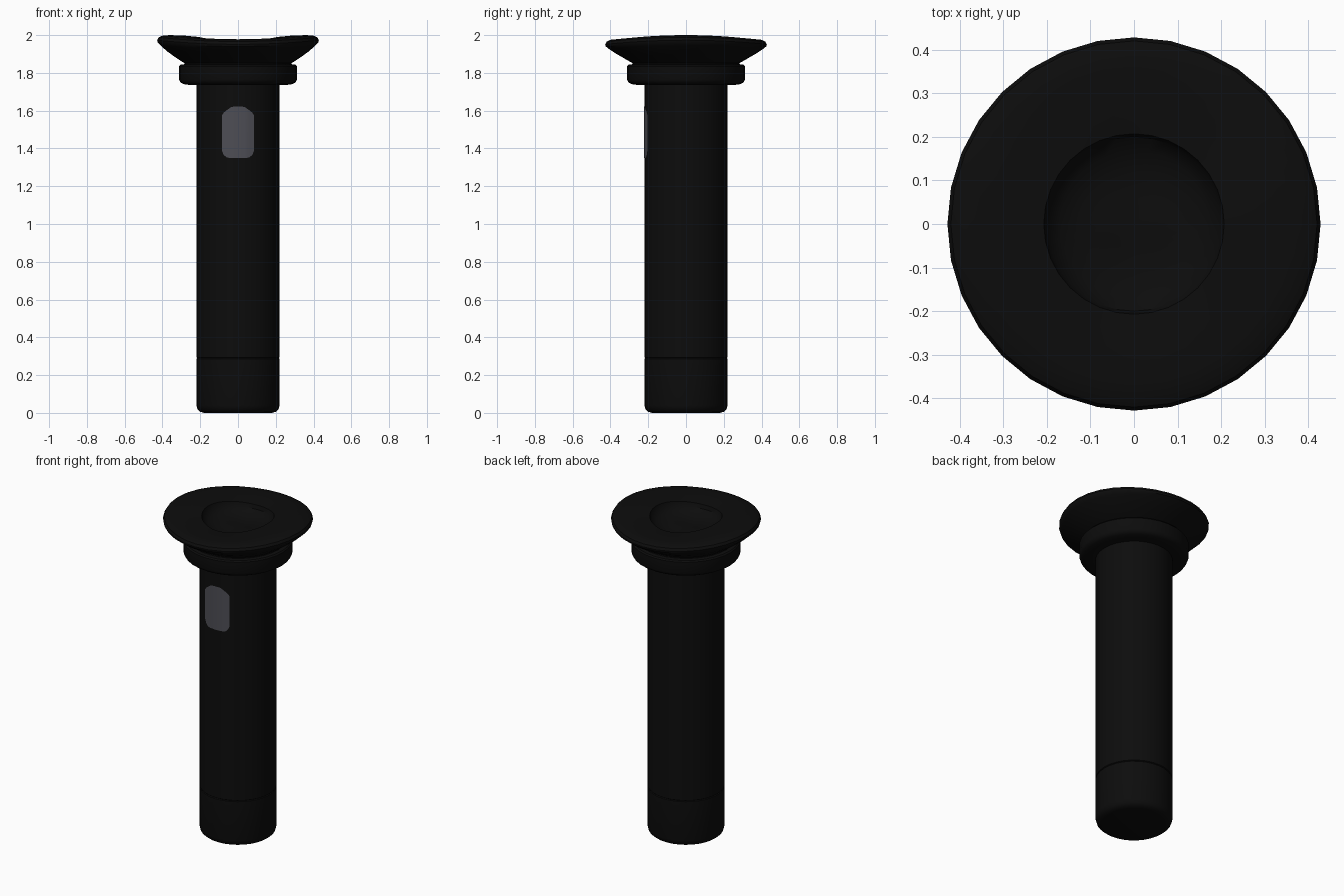
import bpy, bmesh, math

if "Cube" in bpy.data.objects:
    bpy.data.objects.remove(bpy.data.objects["Cube"])

SEG = 32

def material(name, col):
    m = bpy.data.materials.new(name)
    m.diffuse_color = (*col, 1)
    m.use_nodes = True
    m.node_tree.nodes["Principled BSDF"].inputs["Base Color"].default_value = m.diffuse_color
    return m

black = material("black rubber", (0.0038, 0.0038, 0.0038))
grey = material("grey window", (0.075, 0.075, 0.09))

def finish(bm, name, mat, angle=35):
    bmesh.ops.recalc_face_normals(bm, faces=bm.faces)
    me = bpy.data.meshes.new(name)
    bm.to_mesh(me)
    bm.free()
    me.materials.append(mat)
    ob = bpy.data.objects.new(name, me)
    bpy.context.collection.objects.link(ob)
    bpy.ops.object.select_all(action='DESELECT')
    ob.select_set(True)
    bpy.context.view_layer.objects.active = ob
    bpy.ops.object.shade_smooth_by_angle(angle=math.radians(angle))
    return ob

def lathe(name, profile, mat, warp=lambda a, r, z: z):
    """Revolve (r, z) points round z; r = 0 closes an end with a fan."""
    bm = bmesh.new()
    rings = []
    for r, z in profile:
        if r == 0:
            rings.append([bm.verts.new((0, 0, z))] * SEG)
        else:
            ring = []
            for i in range(SEG):
                a = 2 * math.pi * i / SEG
                ring.append(bm.verts.new((r * math.cos(a), r * math.sin(a), warp(a, r, z))))
            rings.append(ring)
    for lo, hi in zip(rings, rings[1:]):
        for i in range(SEG):
            j = (i + 1) % SEG
            corners = list(dict.fromkeys((lo[i], lo[j], hi[j], hi[i])))
            bm.faces.new(corners)
    return finish(bm, name, mat)

# End cap and main tube, separated by a fine seam
lathe("end_cap", [(0, 0), (0.18, 0), (0.2, 0.006), (0.214, 0.018), (0.22, 0.04),
                  (0.22, 0.286), (0.215, 0.29), (0, 0.29)], black)
lathe("tube", [(0, 0.29), (0.215, 0.29), (0.22, 0.294), (0.22, 1.75), (0, 1.75)], black)

# Collar under the eyecup
lathe("collar", [(0.21, 1.735), (0.25, 1.735), (0.29, 1.741), (0.305, 1.75), (0.312, 1.765),
                 (0.312, 1.835), (0.305, 1.843), (0.285, 1.846), (0.2, 1.846)], black)

# Flared eyecup: rim dips towards front and back, round recess in the middle
def saddle(a, r, z):
    w = max(0, min(1, (z - 1.87) / 0.1))
    return z - 0.022 * w * math.sin(a) ** 2

lathe("eyecup", [(0.2, 1.84), (0.283, 1.84), (0.283, 1.852), (0.295, 1.858), (0.335, 1.885),
                 (0.375, 1.914), (0.41, 1.945), (0.425, 1.96), (0.428, 1.973), (0.42, 1.988),
                 (0.4, 1.997), (0.36, 2.0), (0.28, 1.997), (0.207, 1.99),
                 (0.2, 1.965), (0.17, 1.935), (0.12, 1.918), (0.06, 1.911), (0, 1.91)],
      black, saddle)

# Grey window: curved plate lying on the facets of the tube front
bm = bmesh.new()
step = 2 * math.pi / SEG
half = [(0, 1.35, 1.623), (0.035, 1.35, 1.62), (0.043, 1.35, 1.614),
        (0.06, 1.352, 1.602), (0.076, 1.367, 1.589), (0.085, 1.39, 1.575)]
cols = [(-x, b, t) for x, b, t in half[:0:-1]] + half
prev = None
for x, b, t in cols:
    a = math.asin(x / 0.22)
    local = a % step - step / 2
    r = 0.2215 * math.cos(step / 2) / math.cos(local)
    pair = [bm.verts.new((r * math.sin(a), -r * math.cos(a), z)) for z in (b, t)]
    if prev:
        bm.faces.new((prev[0], pair[0], pair[1], prev[1]))
    prev = pair
window = finish(bm, "window", grey)
# make sure the plate faces the front
if window.data.polygons[0].normal.y > 0:
    window.data.flip_normals()
